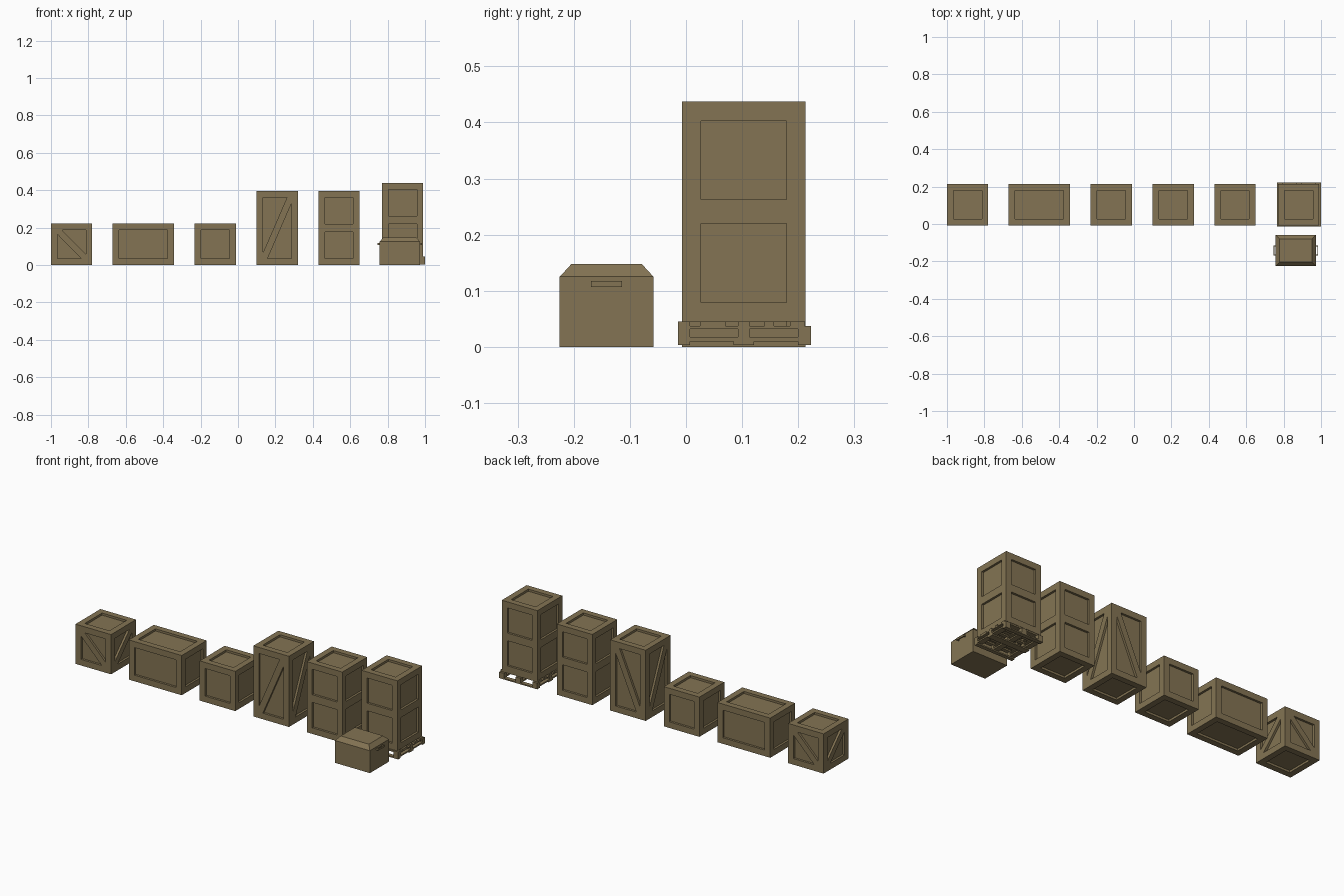
import bpy, bmesh
from mathutils import Vector

if "Cube" in bpy.data.objects:
    bpy.data.objects.remove(bpy.data.objects["Cube"])

wood = bpy.data.materials.new("weathered_wood")
wood.diffuse_color = (0.23, 0.175, 0.087, 1)
wood.use_nodes = True
wood.node_tree.nodes["Principled BSDF"].inputs["Base Color"].default_value = wood.diffuse_color

FRAME, DEPTH = 0.034, 0.012
Y0, Y1 = -0.007, 0.213


def add_box(bm, lo, hi):
    lo, hi = Vector(lo), Vector(hi)
    vs = bmesh.ops.create_cube(bm, size=1)["verts"]
    for v in vs:
        v.co = Vector([(lo[i] + hi[i]) / 2 + v.co[i] * (hi[i] - lo[i]) for i in range(3)])
    return vs


def finish(name, bm, mat=wood):
    bmesh.ops.recalc_face_normals(bm, faces=bm.faces)
    me = bpy.data.meshes.new(name)
    bm.to_mesh(me)
    bm.free()
    ob = bpy.data.objects.new(name, me)
    if mat:
        me.materials.append(mat)
    bpy.context.collection.objects.link(ob)
    return ob


def prism(bm, pts, centre, u, v, n):
    # Pocket shape pushed from just outside a crate face to the recess floor
    rings = [[bm.verts.new(centre + u * a + v * b + n * d) for a, b in pts]
             for d in (0.01, -DEPTH)]
    bm.faces.new(rings[0])
    bm.faces.new(rings[1][::-1])
    for i in range(len(pts)):
        j = (i + 1) % len(pts)
        bm.faces.new((rings[0][j], rings[0][i], rings[1][i], rings[1][j]))


def pockets(w, h, style, slant, rail=0.043):
    a, b = w / 2 - FRAME, h / 2 - FRAME
    if style == "brace":          # two triangles either side of a diagonal
        cu = 0.024
        cv = cu * b / a * 0.62 if b > a * 1.5 else cu
        tri = [(-a, b), (a - cu, b), (-a, -b + cv)]
        return [[(slant * x, y) for x, y in tri], [(-slant * x, -y) for x, y in tri]]
    if style == "double":         # two stacked panels
        return [[(-a, s), (a, s), (a, t), (-a, t)]
                for s, t in ((-b, -rail / 2), (rail / 2, b))]
    return [[(-a, -b), (a, -b), (a, b), (-a, b)]]


def crate(name, x0, x1, z0, z1, style="plain", slants=(1, 1, 1, 1)):
    lo, hi = Vector((x0, Y0, z0)), Vector((x1, Y1, z1))
    c, s = (lo + hi) / 2, hi - lo
    X, Y, Z = Vector((1, 0, 0)), Vector((0, 1, 0)), Vector((0, 0, 1))
    bm = bmesh.new()
    add_box(bm, lo, hi)
    body = finish(name, bm)
    cut = bmesh.new()
    sides = ((X, Z), (Y, Z), (-X, Z), (-Y, Z), (X, Y), (X, -Y))
    for i, (u, v) in enumerate(sides):
        n = u.cross(v)
        w, h, d = (abs(s.dot(k)) for k in (u, v, n))
        shapes = pockets(w, h, style if i < 4 else "plain", slants[i] if i < 4 else 1)
        for pts in shapes:
            prism(cut, pts, c + n * d / 2, u, v, n)
    cutter = finish(name + "_cutter", cut, None)
    cutter.hide_render = True
    mod = body.modifiers.new("panels", "BOOLEAN")
    mod.operation, mod.solver, mod.object = "DIFFERENCE", "EXACT", cutter
    dg = bpy.context.evaluated_depsgraph_get()
    me = bpy.data.meshes.new_from_object(body.evaluated_get(dg))
    body.modifiers.clear()
    body.data = me
    me.materials.clear()
    me.materials.append(wood)
    for p in me.polygons:
        p.material_index = 0
    bpy.data.objects.remove(cutter)


# Row of crates
crate("small_braced_crate", -1.0, -0.78, 0, 0.222, "brace", (-1, 1, -1, 1))
crate("long_crate", -0.67, -0.343, 0, 0.222)
crate("small_plain_crate", -0.232, -0.012, 0, 0.222)
crate("tall_braced_crate", 0.1, 0.32, 0, 0.395, "brace", (1, 1, -1, 1))
crate("tall_panel_crate", 0.43, 0.65, 0, 0.395, "double")
crate("pallet_crate", 0.77, 0.99, 0.045, 0.437, "double")

# Pallet: deck boards, stringers, blocks and bottom boards
PX0, PX1 = 0.764, 1.0
XS = ((PX0, 0.794), (0.867, 0.897), (0.97, PX1))
YS = ((-0.014, 0.007), (0.093, 0.113), (0.2, 0.223))
bm = bmesh.new()
for a, b in ((-0.014, 0.007), (0.025, 0.07), (0.093, 0.113), (0.14, 0.157), (0.185, 0.211)):
    add_box(bm, (PX0, a, 0.037), (PX1, b, 0.045))
for x0, x1 in XS:
    add_box(bm, (x0, -0.014, 0.032), (x1, 0.223, 0.037))
    add_box(bm, (x0, -0.014, 0.010), (x1, 0.223, 0.018))
    for y0, y1 in YS:
        add_box(bm, (x0, y0, 0.018), (x1, y1, 0.032))
for a, b in ((-0.014, 0.007), (0.05, 0.157), (0.2, 0.223)):
    if b - a > 0.05:
        add_box(bm, (PX0, 0.085, 0.003), (PX1, 0.121, 0.010))
    else:
        add_box(bm, (PX0, a, 0.003), (PX1, b, 0.010))
finish("pallet", bm)

# Chest with chamfered lid
BX0, BX1, BY0, BY1 = 0.757, 0.973, -0.225, -0.058
bm = bmesh.new()
add_box(bm, (BX0, BY0, 0), (BX1, BY1, 0.125))
finish("chest_body", bm)
bm = bmesh.new()
for v in add_box(bm, (BX0, BY0, 0.125), (BX1, BY1, 0.148)):
    if v.co.z > 0.13:
        v.co.x += 0.021 if v.co.x < 0.86 else -0.021
        v.co.y += 0.021 if v.co.y < -0.14 else -0.021
finish("chest_lid", bm)

# Side handles: grip bar on two posts
for side, x, d in (("left", BX0, -1), ("right", BX1, 1)):
    bm = bmesh.new()
    for y0, y1, a, b in ((-0.169, -0.114, 0.007, 0.012),
                         (-0.169, -0.162, -0.003, 0.007),
                         (-0.121, -0.114, -0.003, 0.007)):
        xa, xb = sorted((x + d * a, x + d * b))
        add_box(bm, (xa, y0, 0.107), (xb, y1, 0.117))
    finish(side + "_handle", bm)
